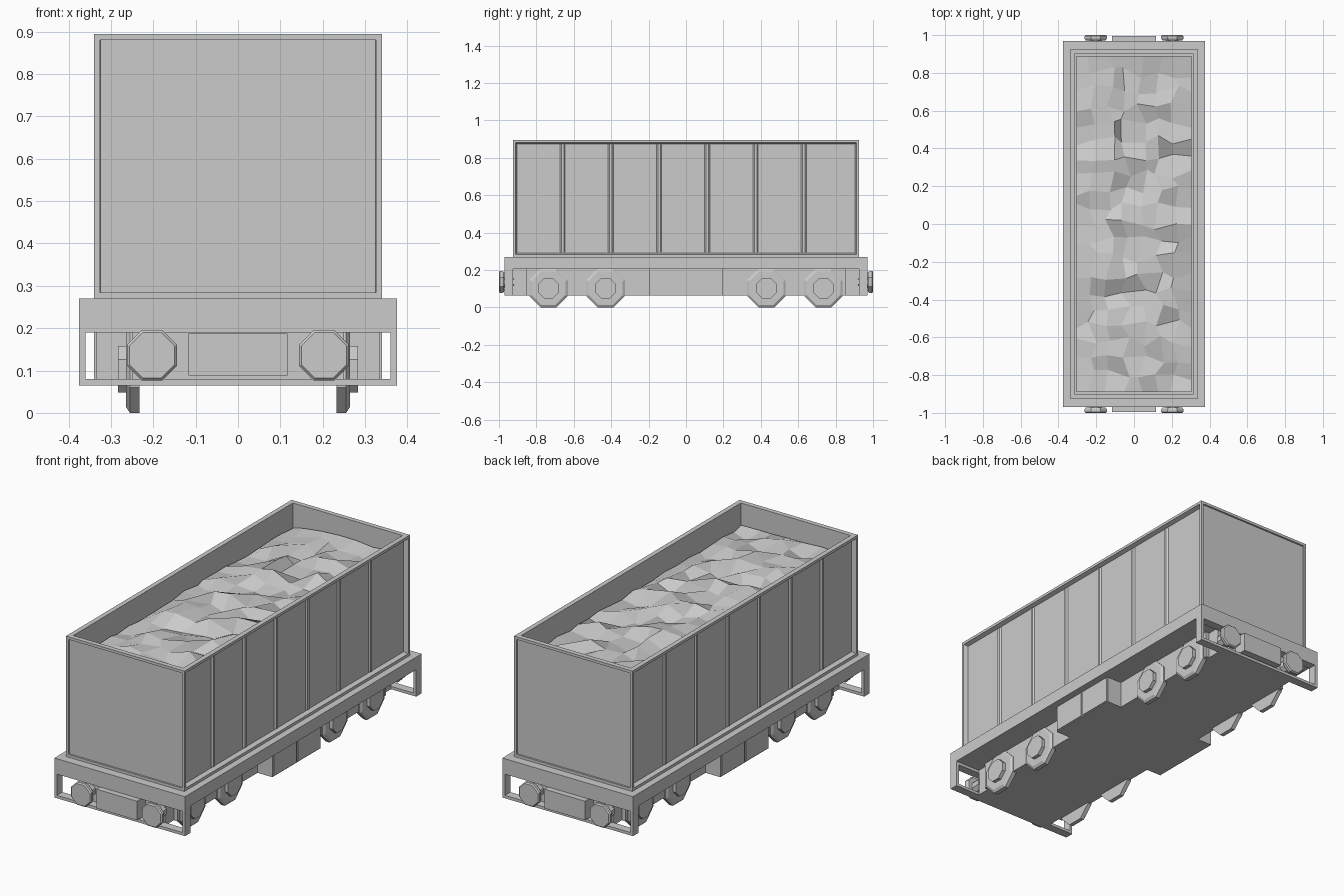
import bpy, bmesh, math, random
from mathutils import Matrix

if "Cube" in bpy.data.objects:
    bpy.data.objects.remove(bpy.data.objects["Cube"])

random.seed(7)


def finish(name, bm):
    bmesh.ops.recalc_face_normals(bm, faces=bm.faces)
    me = bpy.data.meshes.new(name)
    bm.to_mesh(me)
    bm.free()
    ob = bpy.data.objects.new(name, me)
    bpy.context.collection.objects.link(ob)
    return ob


def add_box(bm, x0, x1, y0, y1, z0, z1):
    m = Matrix.Translation(((x0 + x1) / 2, (y0 + y1) / 2, (z0 + z1) / 2)) @ \
        Matrix.Diagonal((x1 - x0, y1 - y0, z1 - z0, 1))
    return bmesh.ops.create_cube(bm, size=1, matrix=m)['verts']


def box(name, *dims):
    bm = bmesh.new()
    add_box(bm, *dims)
    return finish(name, bm)


def lathe(name, profile, sides, centre, axis, sign):
    """Profile of (distance along axis, radius) turned into a low-poly solid."""
    bm = bmesh.new()
    rings = []
    for d, r in profile:
        ring = []
        for i in range(sides):
            a = 2 * math.pi * (i + 0.5) / sides
            u, v = r * math.cos(a), centre[2] + r * math.sin(a)
            if axis == 'x':
                ring.append(bm.verts.new((sign * d, centre[1] + u, v)))
            else:
                ring.append(bm.verts.new((centre[0] + u, sign * d, v)))
        rings.append(ring)
    for a, b in zip(rings, rings[1:]):
        for i in range(sides):
            j = (i + 1) % sides
            bm.faces.new((a[i], a[j], b[j], b[i]))
    bm.faces.new(rings[0])
    bm.faces.new(rings[-1])
    return finish(name, bm)


# Hopper body: open top, recessed panels on all four sides
bm = bmesh.new()
add_box(bm, -0.34, 0.34, -0.925, 0.925, 0.27, 0.895)
bm.normal_update()
top = [f for f in bm.faces if f.normal.z > 0.5]
long_sides = [f for f in bm.faces if abs(f.normal.x) > 0.5]
ends = [f for f in bm.faces if abs(f.normal.y) > 0.5]
bmesh.ops.inset_individual(bm, faces=top, thickness=0.035)
bmesh.ops.inset_individual(bm, faces=top, thickness=0, depth=-0.2)
bmesh.ops.inset_individual(bm, faces=long_sides, thickness=0.02)
bmesh.ops.inset_individual(bm, faces=long_sides, thickness=0.01, depth=-0.022)
bmesh.ops.inset_individual(bm, faces=ends, thickness=0.02)
bmesh.ops.inset_individual(bm, faces=ends, thickness=0.001, depth=-0.008)
finish("hopper_body", bm)

# Shallow vertical ribs on the long sides
bm = bmesh.new()
for s in (-1, 1):
    for i in range(6):
        y = -0.66 + 0.258 * i
        for v in add_box(bm, s * 0.316, s * 0.325, y - 0.016, y + 0.016, 0.295, 0.87):
            if abs(v.co.x) > 0.32:
                v.co.y = y + (v.co.y - y) * 0.4
finish("side_ribs", bm)

# Coal load: jittered faceted sheet, slightly heaped
bm = bmesh.new()
bmesh.ops.create_grid(bm, x_segments=7, y_segments=20, size=1,
                      matrix=Matrix.Diagonal((0.305, 0.89, 1, 1)))
for v in bm.verts:
    x, y = v.co.x, v.co.y
    edge_x, edge_y = abs(x) > 0.3, abs(y) > 0.88
    v.co.z = 0.78 + 0.02 * (1 - (x / 0.305) ** 2)
    if not edge_x:
        v.co.x += random.uniform(-0.03, 0.03)
    if not edge_y:
        v.co.y += random.uniform(-0.03, 0.03)
    v.co.z += random.uniform(-0.01, 0.01) if edge_x or edge_y else random.uniform(-0.03, 0.03)
finish("coal_load", bm)

# Deck with deeper end beams
box("deck", -0.375, 0.375, -0.97, 0.97, 0.205, 0.27)

# Underframe spine, bogie frames and side equipment boxes
box("underframe", -0.23, 0.23, -0.925, 0.925, 0.065, 0.21)
for s in (-1, 1):
    box("bogie_frame", -0.25, 0.25, *sorted((s * 0.19, s * 0.855)), 0.065, 0.21)
bm = bmesh.new()
add_box(bm, -0.335, 0.335, -0.197, 0.197, 0.065, 0.207)
for s in (-1, 1):
    for y in (-0.098, 0.098):
        add_box(bm, s * 0.33, s * 0.34, y - 0.093, y + 0.093, 0.07, 0.203)
finish("equipment_boxes", bm)

for e in (-1, 1):
    span = sorted((e * 0.925, e * 0.97))
    # End beam, step plate and corner posts
    box("end_beam", -0.375, 0.375, *span, 0.19, 0.21)
    box("end_step", -0.375, 0.375, *span, 0.065, 0.08)
    for s in (-1, 1):
        box("corner_post", *sorted((s * 0.36, s * 0.375)), *span, 0.075, 0.2)
        # Buffers: stem, bevelled head
        lathe("buffer", [(0.92, 0.035), (0.972, 0.035), (0.972, 0.057), (0.982, 0.064),
                         (0.994, 0.064), (1.0, 0.058)], 8, (s * 0.203, 0, 0.136), 'y', e)
    box("coupling_plate", -0.117, 0.117, *sorted((e * 0.92, e * 0.995)), 0.088, 0.187)

# Octagonal wheels with chamfered rim and raised hub
flat = math.cos(math.pi / 8)
for s in (-1, 1):
    for y in (-0.735, -0.43, 0.43, 0.735):
        lathe("wheel", [(0.233, 0.103 / flat), (0.255, 0.103 / flat), (0.264, 0.09 / flat),
                        (0.264, 0.055 / flat), (0.283, 0.055 / flat)], 8, (0, y, 0.103), 'x', s)
